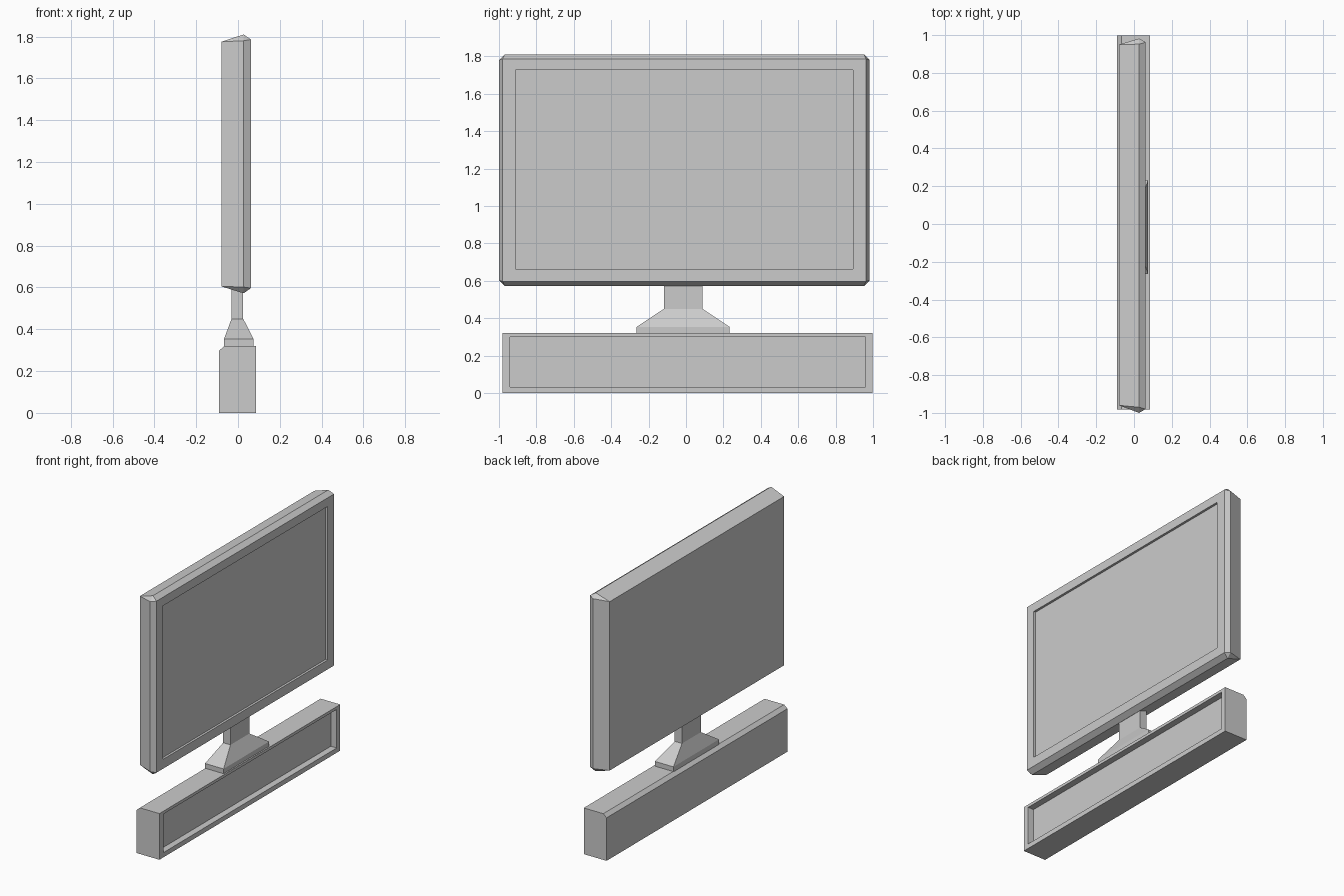
import bpy, bmesh, math

if "Cube" in bpy.data.objects:
    bpy.data.objects.remove(bpy.data.objects["Cube"])


def rect(x, y0, y1, z0, z1, c=0.0):
    """Rectangle in the plane x, with corners optionally cut by c."""
    if c == 0:
        return [(x, y, z) for y in (y0, y1) for z in (z0, z1)]
    pts = []
    for y, sy in ((y0, 1), (y1, -1)):
        for z, sz in ((z0, 1), (z1, -1)):
            pts += [(x, y + sy * c, z), (x, y, z + sz * c)]
    return pts


def layer(z, x0, x1, y0, y1):
    return [(x, y, z) for x in (x0, x1) for y in (y0, y1)]


def hull(name, pts, recess=None):
    """Convex solid through pts; recess = (x, y0, y1, z0, z1) sinks a panel in its +x face."""
    bm = bmesh.new()
    for p in pts:
        bm.verts.new(p)
    bmesh.ops.convex_hull(bm, input=bm.verts[:])
    bmesh.ops.dissolve_limit(bm, angle_limit=math.radians(0.5),
                             verts=bm.verts[:], edges=bm.edges[:])
    bmesh.ops.recalc_face_normals(bm, faces=bm.faces[:])
    if recess:
        x, y0, y1, z0, z1 = recess
        ym, zm = (y0 + y1) / 2, (z0 + z1) / 2
        face = max(bm.faces, key=lambda f: f.normal.x * 10 + f.calc_center_median().x)
        # rim around the panel, then the walls going in
        for depth in (face.calc_center_median().x, x):
            bmesh.ops.inset_region(bm, faces=[face], thickness=0.01)
            for v in face.verts:
                v.co = (depth, y0 if v.co.y < ym else y1, z0 if v.co.z < zm else z1)
            bm.normal_update()
    me = bpy.data.meshes.new(name)
    bm.to_mesh(me)
    bm.free()
    ob = bpy.data.objects.new(name, me)
    bpy.context.collection.objects.link(ob)
    return ob


# screen housing: small back, widest ring, bevelled front with sunken display
hull("screen_housing",
     rect(-0.08, -0.96, 0.95, 0.605, 1.775)
     + rect(0.027, -1.0, 0.982, 0.572, 1.81, c=0.03)
     + rect(0.062, -0.98, 0.962, 0.597, 1.786),
     recess=(0.046, -0.912, 0.892, 0.662, 1.726))

# stand: neck, flared foot and foot rim
neck = (-0.031, 0.025, -0.118, 0.088)
foot = (-0.067, 0.075, -0.265, 0.233)
hull("stand_neck", layer(0.45, *neck) + layer(0.60, *neck))
hull("stand_foot", layer(0.31, *foot) + layer(0.353, *foot) + layer(0.45, *neck))

# base bar with a chamfered rear top edge and a deep front panel
profile = [(-0.09, 0), (0.085, 0), (0.085, 0.32), (-0.065, 0.32), (-0.09, 0.298)]
hull("base_bar", [(x, y, z) for y in (-0.982, 0.998) for x, z in profile],
     recess=(0.04, -0.94, 0.96, 0.033, 0.30))
